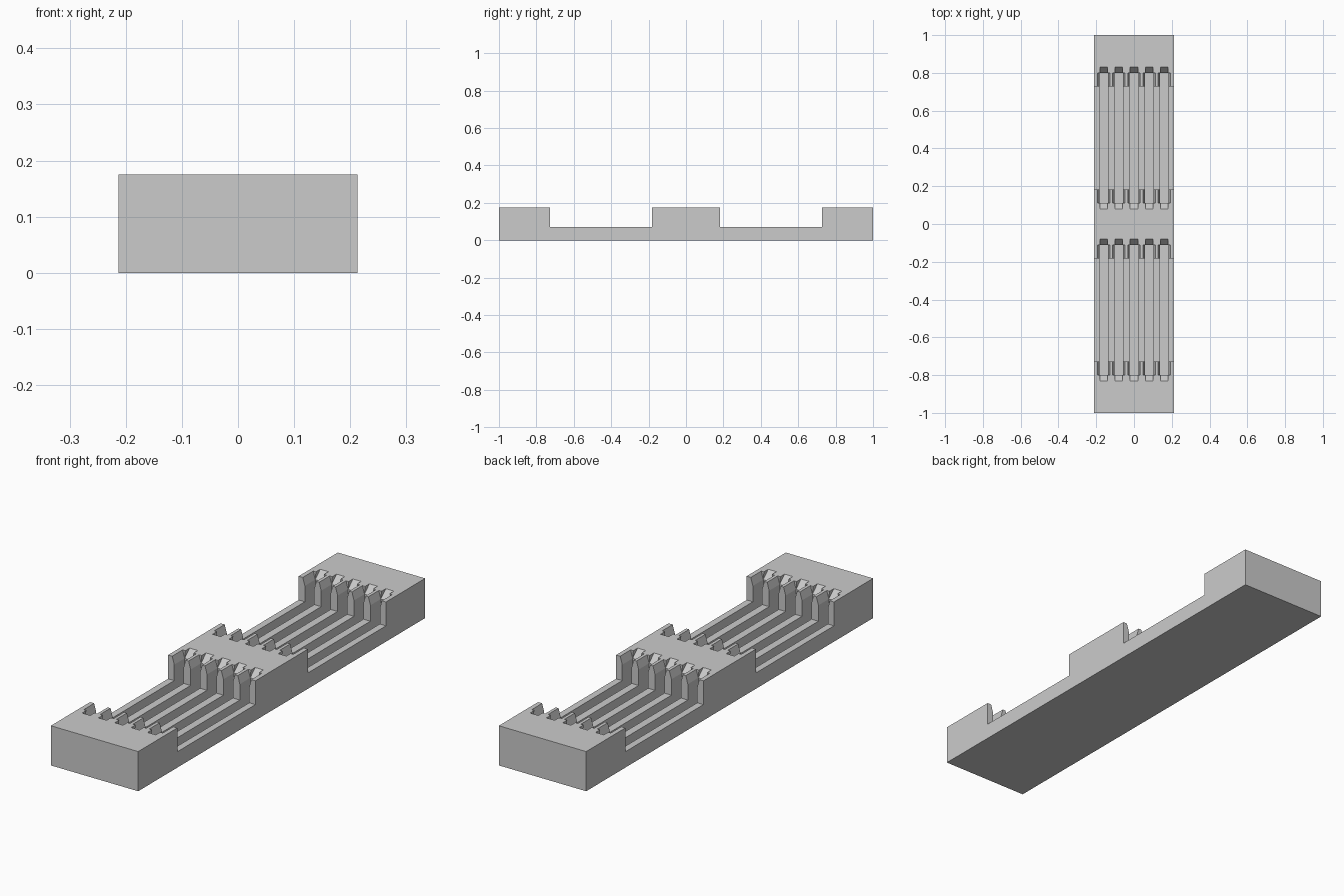
import bpy, bmesh

if "Cube" in bpy.data.objects:
    bpy.data.objects.remove(bpy.data.objects["Cube"])

HALF_W, TOP, WELL_Z, GROOVE_Z = 0.213, 0.175, 0.07, 0.03
CHAMFER_Z = 0.14
WELL_CENTRES = (-0.455, 0.455)
SLOT_XS = [i * 0.08 for i in range(-2, 3)]

grey = bpy.data.materials.new("plain grey")
grey.use_nodes = True
colour = (0.6, 0.6, 0.6, 1)
grey.diffuse_color = colour
grey.node_tree.nodes["Principled BSDF"].inputs["Base Color"].default_value = colour


def make_object(name, bm):
    bmesh.ops.recalc_face_normals(bm, faces=bm.faces)
    mesh = bpy.data.meshes.new(name)
    bm.to_mesh(mesh)
    bm.free()
    mesh.materials.append(grey)
    obj = bpy.data.objects.new(name, mesh)
    bpy.context.collection.objects.link(obj)
    return obj


def add_frustum(bm, x, y, low, high):
    """Tapered block; low and high are (half width, half length, z)."""
    rings = []
    for hx, hy, z in (low, high):
        rings.append([bm.verts.new((x + sx * hx, y + sy * hy, z))
                      for sx, sy in ((-1, -1), (1, -1), (1, 1), (-1, 1))])
    a, b = rings
    bm.faces.new(a)
    bm.faces.new(b)
    for i in range(4):
        j = (i + 1) % 4
        bm.faces.new((a[i], a[j], b[j], b[i]))


# Stepped body: side profile with two wells, extruded across the width
half = [(1, 0), (1, TOP), (0.727, TOP), (0.727, WELL_Z), (0.183, WELL_Z), (0.183, TOP)]
profile = half + [(-y, z) for y, z in reversed(half)]
bm = bmesh.new()
side = bm.faces.new([bm.verts.new((-HALF_W, y, z)) for y, z in profile])
out = bmesh.ops.extrude_face_region(bm, geom=[side])
verts = [v for v in out["geom"] if isinstance(v, bmesh.types.BMVert)]
bmesh.ops.translate(bm, verts=verts, vec=(2 * HALF_W, 0, 0))
body = make_object("rack_body", bm)

# Slot grooves, flared slot sides and sloped slot ends
cuts = {
    "slot_groove_cutter": ((0.023, 0.345, GROOVE_Z), (0.023, 0.345, 0.245)),
    "side_flare_cutter": ((0.023, 0.345, CHAMFER_Z), (0.043, 0.345, 0.21)),
    "end_slope_cutter": ((0.023, 0.345, CHAMFER_Z), (0.017, 0.405, 0.21)),
}
for name, (low, high) in cuts.items():
    # The side flares are cut one well at a time so the prisms stay apart
    high_z = TOP + 0.01 if name == "side_flare_cutter" else high[2]
    t = (high_z - low[2]) / (high[2] - low[2])
    high = tuple(a + (b - a) * t for a, b in zip(low, high))
    bm = bmesh.new()
    for y in WELL_CENTRES:
        for x in SLOT_XS:
            add_frustum(bm, x, y, low, high)
    cutter = make_object(name, bm)
    cutter.hide_render = True
    cutter.hide_set(True)
    mod = body.modifiers.new(name, "BOOLEAN")
    mod.operation = "DIFFERENCE"
    mod.solver = "EXACT"
    mod.object = cutter

# Apply the cuts and drop the cutters
bpy.context.view_layer.objects.active = body
body.select_set(True)
for name in cuts:
    bpy.ops.object.modifier_apply(modifier=name)
    bpy.data.objects.remove(bpy.data.objects[name])
